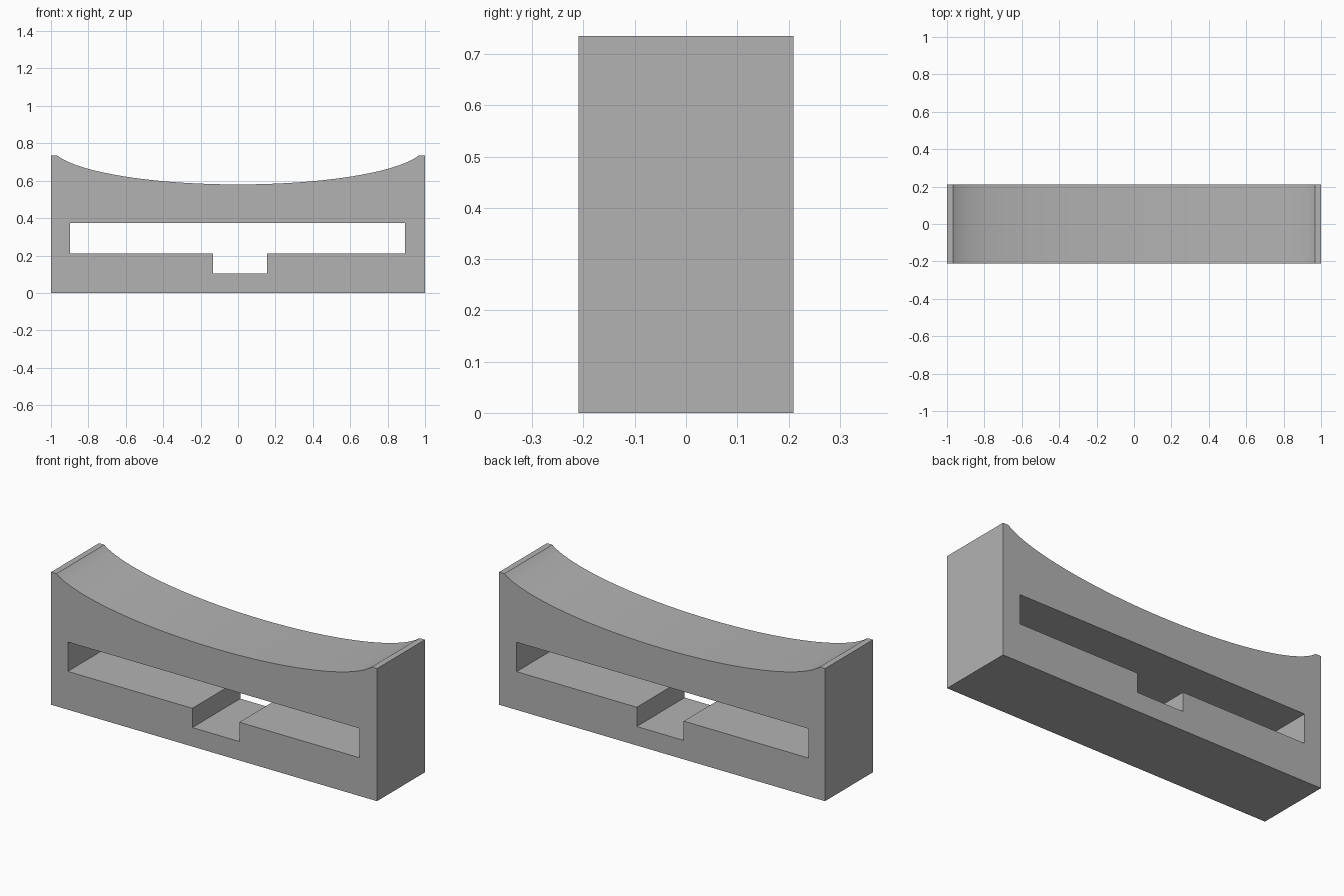
import bpy
import bmesh
import math

default = bpy.data.objects.get("Cube")
if default:
    bpy.data.objects.remove(default, do_unlink=True)

HALF_DEPTH = 0.21
HEIGHT = 0.735
DIP = 0.58           # lowest height of the curved top
LIP = 0.967          # where the curve meets the flat lips
SPAN = 1.0           # half width of the ellipse behind the curve
STEPS = 48

grey = bpy.data.materials.new("plain grey")
grey.use_nodes = True
colour = (0.45, 0.45, 0.45, 1)
grey.diffuse_color = colour
grey.node_tree.nodes["Principled BSDF"].inputs["Base Color"].default_value = colour


def prism(name, profile, half_depth):
    """Extrude an x-z outline along y."""
    bm = bmesh.new()
    face = bm.faces.new([bm.verts.new((x, -half_depth, z)) for x, z in profile])
    result = bmesh.ops.extrude_face_region(bm, geom=[face])
    moved = [v for v in result["geom"] if isinstance(v, bmesh.types.BMVert)]
    bmesh.ops.translate(bm, verts=moved, vec=(0, 2 * half_depth, 0))
    bmesh.ops.recalc_face_normals(bm, faces=bm.faces)
    mesh = bpy.data.meshes.new(name)
    bm.to_mesh(mesh)
    bm.free()
    mesh.materials.append(grey)
    obj = bpy.data.objects.new(name, mesh)
    bpy.context.collection.objects.link(obj)
    return obj


# Block with an elliptical hollow along its top
end_angle = math.asin(LIP / SPAN)
rise = (HEIGHT - DIP) / (1 - math.cos(end_angle))
outline = [(-1, HEIGHT), (-1, 0), (1, 0), (1, HEIGHT)]
for i in range(STEPS + 1):
    a = end_angle * (1 - 2 * i / STEPS)
    outline.append((SPAN * math.sin(a), DIP + rise * (1 - math.cos(a))))
body = prism("cradle_block", outline, HALF_DEPTH)

# Long slot with a notch in its floor, cut right through
slot = [(-0.897, 0.375), (-0.897, 0.212), (-0.133, 0.212), (-0.133, 0.105),
        (0.155, 0.105), (0.155, 0.212), (0.892, 0.212), (0.892, 0.375)]
cutter = prism("slot_cutter", slot, HALF_DEPTH + 0.1)
cutter.hide_render = True

cut = body.modifiers.new("slot", "BOOLEAN")
cut.operation = "DIFFERENCE"
cut.solver = "EXACT"
cut.object = cutter

bpy.ops.object.select_all(action="DESELECT")
body.select_set(True)
bpy.context.view_layer.objects.active = body
bpy.ops.object.modifier_apply(modifier=cut.name)
bpy.data.objects.remove(cutter, do_unlink=True)
bpy.ops.object.shade_smooth_by_angle(angle=math.radians(20))
